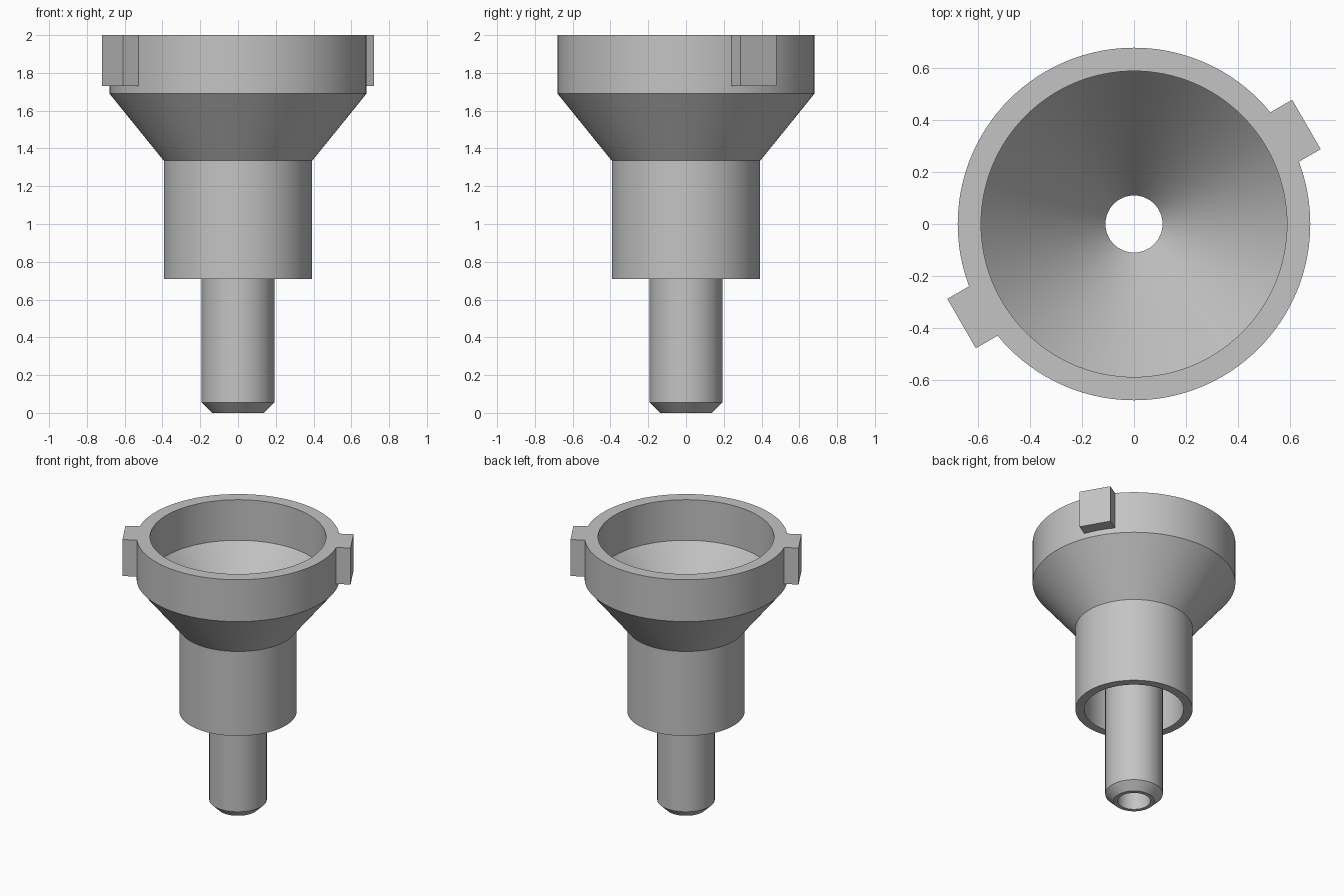
import bpy, bmesh, math
from mathutils import Matrix, Vector

cube = bpy.data.objects.get("Cube")
if cube:
    bpy.data.objects.remove(cube, do_unlink=True)

grey = bpy.data.materials.new("plain grey")
grey.use_nodes = True
colour = (0.55, 0.55, 0.55, 1)
grey.diffuse_color = colour
grey.node_tree.nodes["Principled BSDF"].inputs["Base Color"].default_value = colour


def make_object(name, bm):
    bmesh.ops.recalc_face_normals(bm, faces=bm.faces)
    mesh = bpy.data.meshes.new(name)
    bm.to_mesh(mesh)
    bm.free()
    mesh.materials.append(grey)
    obj = bpy.data.objects.new(name, mesh)
    bpy.context.collection.objects.link(obj)
    return obj


def lathe(name, profile, steps=128):
    """Revolve a closed (radius, height) outline around the z axis."""
    bm = bmesh.new()
    verts = [bm.verts.new((r, 0, z)) for r, z in profile]
    edges = [bm.edges.new((a, b)) for a, b in zip(verts, verts[1:] + verts[:1])]
    bmesh.ops.spin(bm, geom=verts + edges, cent=(0, 0, 0), axis=(0, 0, 1),
                   angle=math.tau, steps=steps, use_duplicate=False)
    bmesh.ops.remove_doubles(bm, verts=bm.verts, dist=1e-4)
    return make_object(name, bm)


def lug(name, degrees):
    """Block standing out from the rim, flush with its top."""
    inner, outer, width, low, high = 0.62, 0.768, 0.22, 1.73, 2.0
    bm = bmesh.new()
    bmesh.ops.create_cube(bm, size=1)
    bmesh.ops.scale(bm, vec=(outer - inner, width, high - low), verts=bm.verts)
    bmesh.ops.translate(bm, vec=Vector(((inner + outer) / 2, 0, (low + high) / 2)),
                        verts=bm.verts)
    bmesh.ops.rotate(bm, matrix=Matrix.Rotation(math.radians(degrees), 3, 'Z'),
                     verts=bm.verts)
    return make_object(name, bm)


# Hollow funnel with outer skirt and central spout
funnel = lathe("funnel_body", [
    (0.59, 2.0), (0.68, 2.0), (0.68, 1.69), (0.393, 1.335),   # rim and cone
    (0.393, 0.71), (0.333, 0.71), (0.333, 1.26),              # open skirt
    (0.193, 1.085), (0.193, 0.055), (0.137, 0.0),             # spout
    (0.11, 0.0), (0.11, 1.10), (0.59, 1.70),                  # bore and bowl
])

# Two opposite lugs joined into the rim
for name, degrees in (("left_lug", 30), ("right_lug", 210)):
    block = lug(name, degrees)
    union = funnel.modifiers.new(name, 'BOOLEAN')
    union.operation = 'UNION'
    union.solver = 'EXACT'
    union.object = block
    bpy.context.view_layer.objects.active = funnel
    bpy.ops.object.modifier_apply(modifier=name)
    bpy.data.objects.remove(block, do_unlink=True)

# Smooth round walls, crisp rims
for obj in bpy.context.selected_objects:
    obj.select_set(False)
funnel.select_set(True)
bpy.context.view_layer.objects.active = funnel
bpy.ops.object.shade_smooth_by_angle(angle=math.radians(30))
